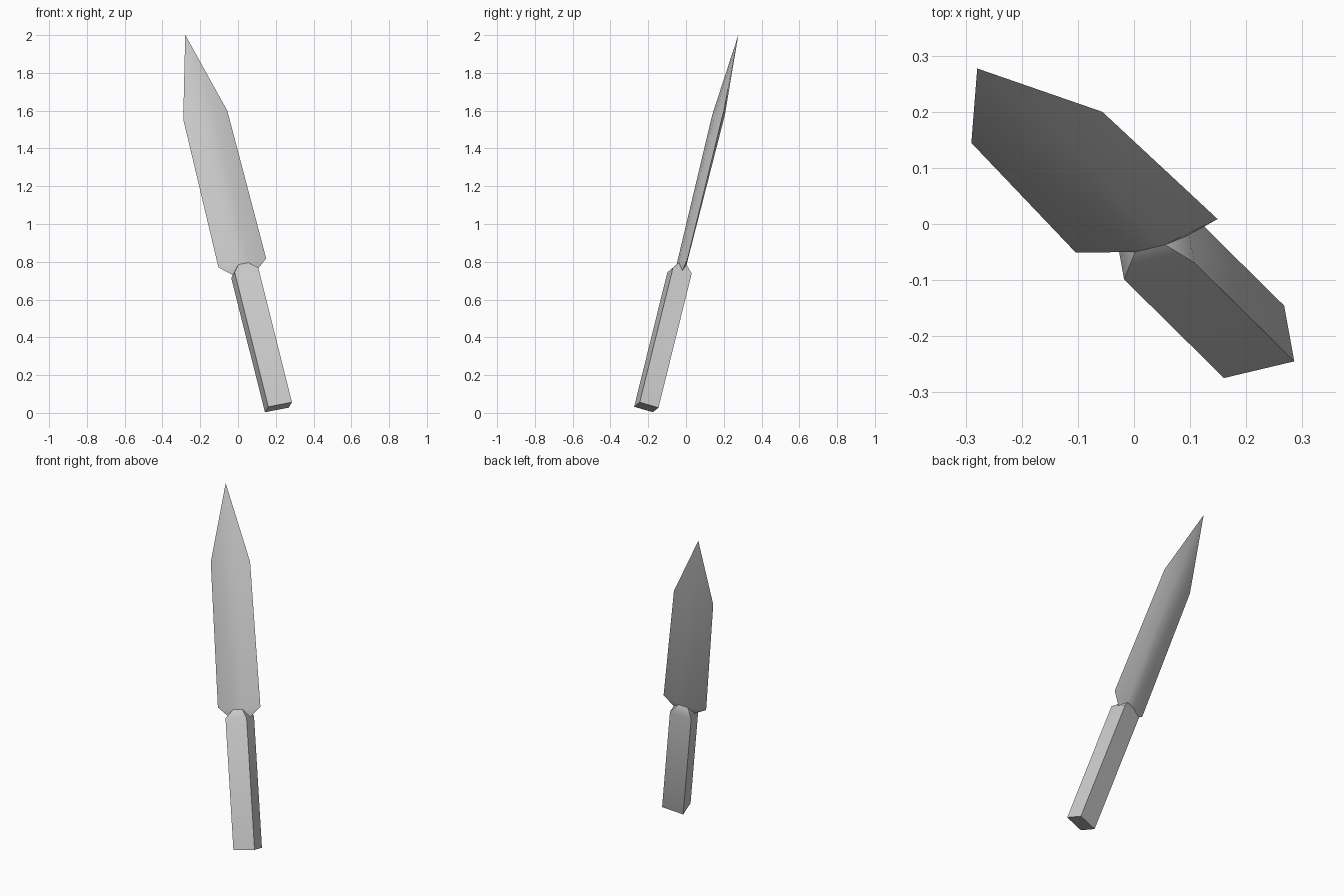
import bpy, bmesh, math
from mathutils import Matrix, Vector

if "Cube" in bpy.data.objects:
    bpy.data.objects.remove(bpy.data.objects["Cube"])

# Local frame: x = blade width, y = thickness, z = along the axis; then tilted into place
W = Vector((-0.236, 0.233, 0.943)).normalized()
U = Vector((0.954, 0.229, 0.191))
U = (U - W * U.dot(W)).normalized()
V = W.cross(U)
TILT = Matrix.Translation((0.214, -0.21, 0.03)) @ Matrix((U, V, W)).transposed().to_4x4()

steel = bpy.data.materials.new("light_grey")
steel.diffuse_color = (0.6, 0.6, 0.6, 1)
steel.use_nodes = True
steel.node_tree.nodes["Principled BSDF"].inputs["Base Color"].default_value = steel.diffuse_color

# Half sizes of the sections: (half width, half thickness, distance along the axis)
BOTTOM = (0.0655, 0.0525, 0.0)
TOP = (0.0655, 0.0525, 0.754)
NECK = (0.028, 0.021, 0.80)
SHOULDER = (0.040, 0.026, 1.64)
NOTCH = (0.0655, 0, 0.754)
GUARD = (0.132, 0, 0.81)
EDGE = (0.122, 0, 1.64)
TIP = (0, 0, 2.09)


def mirrored(p, sx, sy):
    return (p[0] * sx, p[1] * sy, p[2])


def build(name, wide, quarter, caps):
    """wide: faces spanning the width; quarter: faces repeated in four quadrants."""
    bm = bmesh.new()
    for sy in (-1, 1):
        for low, high in wide:
            pts = [mirrored(low, -1, sy), mirrored(low, 1, sy),
                   mirrored(high, 1, sy), mirrored(high, -1, sy)]
            pts = list(dict.fromkeys((x + 0.0, y + 0.0, z) for x, y, z in pts))
            bm.faces.new([bm.verts.new(p) for p in pts])
        for sx in (-1, 1):
            for face in quarter:
                bm.faces.new([bm.verts.new(mirrored(p, sx, sy)) for p in face])
    for sx in (-1, 1):
        for face in caps:
            bm.faces.new([bm.verts.new(mirrored(p, sx, sy)) for p, sy in face])
    bmesh.ops.remove_doubles(bm, verts=bm.verts, dist=1e-5)
    bmesh.ops.holes_fill(bm, edges=[e for e in bm.edges if e.is_boundary], sides=8)
    bmesh.ops.recalc_face_normals(bm, faces=bm.faces)
    mesh = bpy.data.meshes.new(name)
    bm.transform(TILT)
    bm.to_mesh(mesh)
    bm.free()
    obj = bpy.data.objects.new(name, mesh)
    bpy.context.collection.objects.link(obj)
    mesh.materials.append(steel)
    bpy.ops.object.select_all(action='DESELECT')
    obj.select_set(True)
    bpy.context.view_layer.objects.active = obj
    bpy.ops.object.shade_smooth_by_angle(angle=math.radians(40))
    return obj


# Square grip with a tapering neck, notched at the middle of each narrow side
build("handle",
      wide=[(BOTTOM, TOP), (TOP, NECK)],
      quarter=[(TOP, NOTCH, NECK)],
      caps=[((BOTTOM, -1), (BOTTOM, 1), (TOP, 1), (NOTCH, 1), (TOP, -1))])

# Double-edged blade: flat centre rib, sloping bevels, point and swept-back base
build("blade",
      wide=[(NECK, SHOULDER), (SHOULDER, TIP)],
      quarter=[(NECK, NOTCH, GUARD), (NECK, GUARD, EDGE, SHOULDER), (SHOULDER, EDGE, TIP)],
      caps=[])
